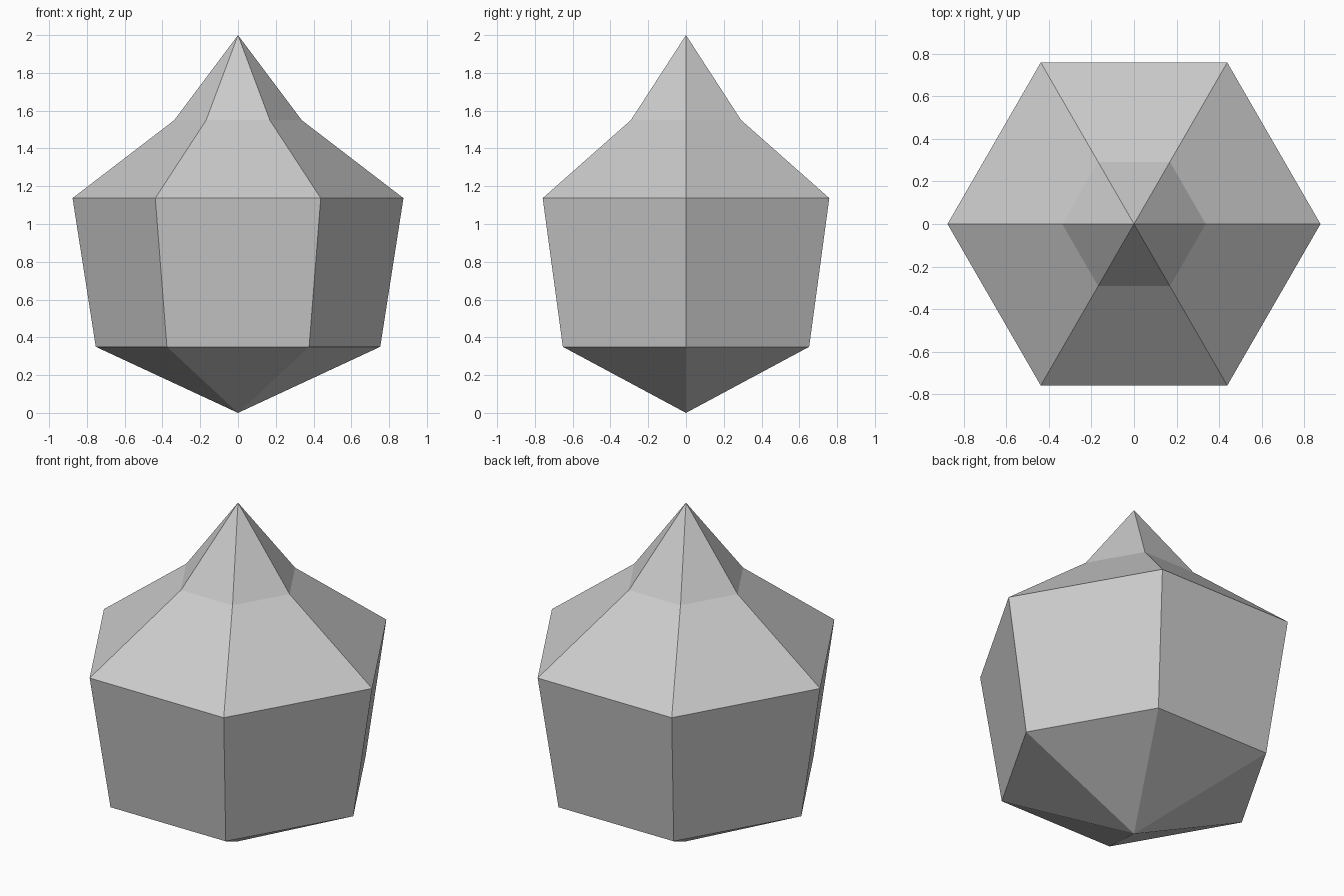
import bpy, bmesh, math

if "Cube" in bpy.data.objects:
    bpy.data.objects.remove(bpy.data.objects["Cube"])

SIDES = 6
BOTTOM_Z, TOP_Z = 0.0, 2.0
RINGS = [(0.753, 0.35), (0.876, 1.137), (0.337, 1.55)]  # radius, height

grey = bpy.data.materials.new("light grey")
grey.diffuse_color = (0.6, 0.6, 0.6, 1)
grey.use_nodes = True
grey.node_tree.nodes["Principled BSDF"].inputs["Base Color"].default_value = grey.diffuse_color

bm = bmesh.new()

# Hexagonal rings, corners on the x axis
rings = [[bm.verts.new((r * math.cos(math.tau * i / SIDES),
                        r * math.sin(math.tau * i / SIDES), z))
          for i in range(SIDES)] for r, z in RINGS]
bottom = bm.verts.new((0, 0, BOTTOM_Z))
top = bm.verts.new((0, 0, TOP_Z))

# Pointed base, sloping walls, flared roof and spire
for i in range(SIDES):
    j = (i + 1) % SIDES
    bm.faces.new((bottom, rings[0][j], rings[0][i]))
    for low, high in zip(rings, rings[1:]):
        bm.faces.new((low[i], low[j], high[j], high[i]))
    bm.faces.new((rings[-1][i], rings[-1][j], top))

mesh = bpy.data.meshes.new("faceted_bulb")
bm.to_mesh(mesh)
bm.free()
mesh.materials.append(grey)
bulb = bpy.data.objects.new("faceted_bulb", mesh)
bpy.context.collection.objects.link(bulb)
